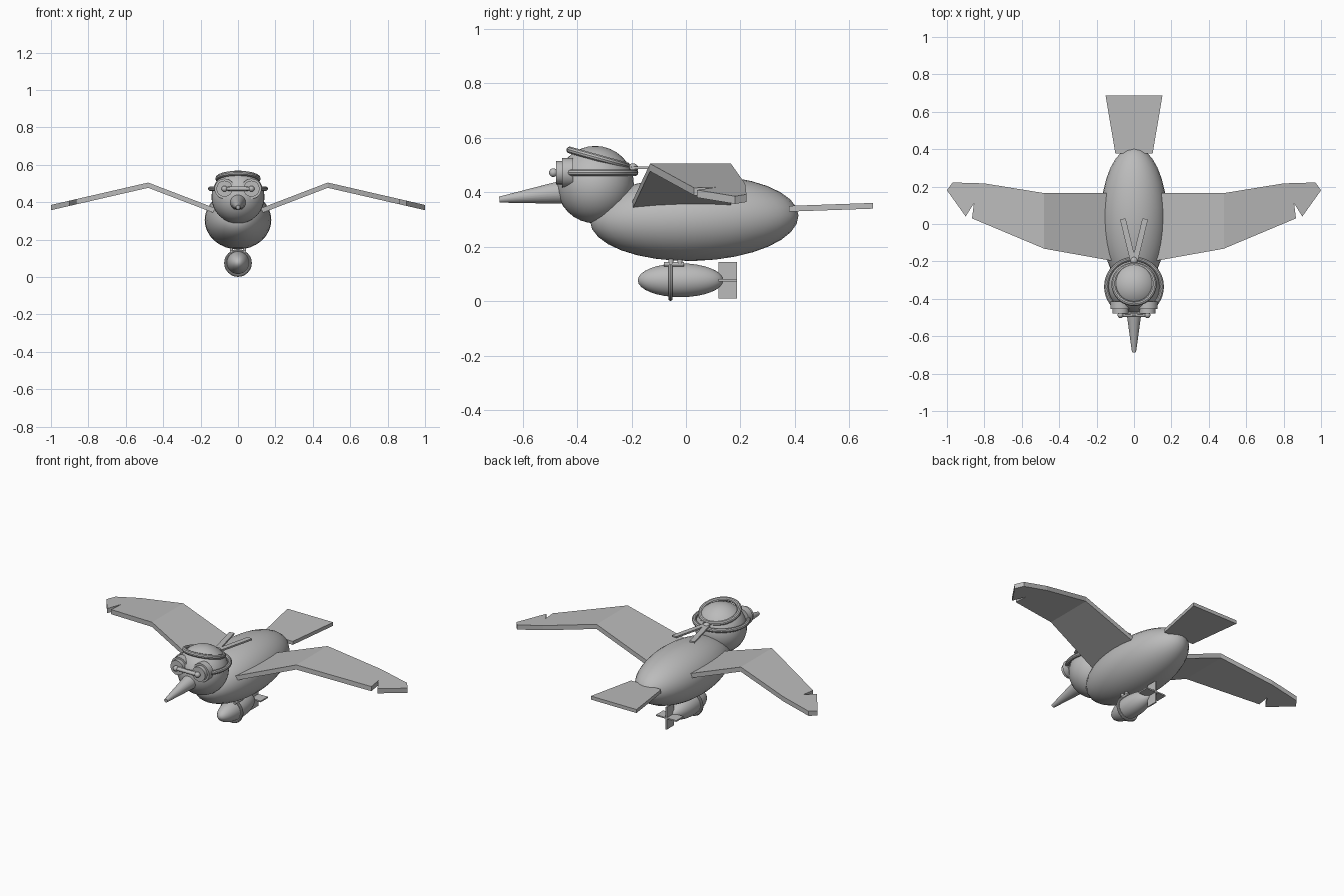
import bpy, bmesh, math
from mathutils import Vector

cube = bpy.data.objects.get("Cube")
if cube:
    bpy.data.objects.remove(cube, do_unlink=True)

grey = bpy.data.materials.new("plain grey")
grey.use_nodes = True
GREY = (0.5, 0.5, 0.5, 1)
grey.diffuse_color = GREY
grey.node_tree.nodes["Principled BSDF"].inputs["Base Color"].default_value = GREY


def finish(name, smooth=True):
    ob = bpy.context.object
    ob.name = name
    ob.data.materials.append(grey)
    if smooth:
        bpy.ops.object.shade_smooth_by_angle(angle=math.radians(35))
    return ob


def ellipsoid(name, loc, radii, tilt=0, seg=32):
    bpy.ops.mesh.primitive_uv_sphere_add(segments=seg, ring_count=seg // 2, location=loc,
                                         rotation=(math.radians(tilt), 0, 0))
    bpy.context.object.scale = radii
    return finish(name)


def rod(name, a, b, r1, r2=None, seg=24):
    a, b = Vector(a), Vector(b)
    bpy.ops.mesh.primitive_cone_add(vertices=seg, radius1=r1, radius2=r1 if r2 is None else r2,
                                    depth=(b - a).length, location=(a + b) / 2)
    ob = bpy.context.object
    ob.rotation_euler = (b - a).to_track_quat('Z', 'Y').to_euler()
    return finish(name)


def ring(name, loc, major, minor, tilt=0):
    bpy.ops.mesh.primitive_torus_add(location=loc, rotation=(math.radians(tilt), 0, 0),
                                     major_radius=major, minor_radius=minor,
                                     major_segments=40, minor_segments=10)
    return finish(name)


def slab(name, outlines, height, thick):
    """Flat panels sharing edges, lifted to height(x, y) and thickened downward."""
    bm = bmesh.new()
    for pts in outlines:
        bm.faces.new([bm.verts.new((x, y, height(x, y))) for x, y in pts])
    bmesh.ops.remove_doubles(bm, verts=bm.verts, dist=0.0005)
    new = bmesh.ops.extrude_face_region(bm, geom=bm.faces[:], use_keep_orig=True)["geom"]
    for v in new:
        if isinstance(v, bmesh.types.BMVert):
            v.co.z -= thick
    bmesh.ops.recalc_face_normals(bm, faces=bm.faces)
    mesh = bpy.data.meshes.new(name)
    bm.to_mesh(mesh)
    bm.free()
    ob = bpy.data.objects.new(name, mesh)
    bpy.context.collection.objects.link(ob)
    mesh.materials.append(grey)
    return ob


def box(name, loc, size):
    bpy.ops.mesh.primitive_cube_add(size=1, location=loc)
    bpy.context.object.scale = size
    return finish(name, smooth=False)


# Body, head and beak
ellipsoid("body", (0, 0.03, 0.305), (0.178, 0.383, 0.157), tilt=1.5)
ellipsoid("head", (0, -0.333, 0.428), (0.142, 0.142, 0.142))
rod("beak", (0, -0.43, 0.403), (0, -0.685, 0.373), 0.046, 0.011)

# Cap rim, goggle strap and bridge
ring("cap_rim", (0, -0.322, 0.526), 0.108, 0.013, tilt=-15.5)
ring("goggle_strap", (0, -0.335, 0.472), 0.148, 0.012)
rod("goggle_bridge", (-0.07, -0.487, 0.472), (0.07, -0.487, 0.472), 0.01)

# Tail
slab("tail", [[(-0.1, 0.378), (0.1, 0.378), (0.152, 0.687), (-0.152, 0.687)]],
     lambda x, y: 0.35 + (y - 0.378) * 0.035, 0.021)


# Wings, rising to a kink and then drooping
def wing_height(x, y):
    x = abs(x)
    return 0.505 - (0.383 * (0.48 - x) if x < 0.48 else 0.23 * (x - 0.48))


inner = [(0.1, -0.2), (0.48, -0.132), (0.48, 0.165), (0.1, 0.165)]
outer = [(0.48, -0.132), (0.866, 0.03), (0.856, 0.11), (0.8, 0.217), (0.48, 0.165)]
tip = [(0.856, 0.11), (0.9, 0.04), (1, 0.18), (0.97, 0.222), (0.8, 0.217)]

for side, s in (("left", 1), ("right", -1)):
    panels = [[(s * x, y) for x, y in p][::s] for p in (inner, outer, tip)]
    slab(side + "_wing", panels, wing_height, 0.028)

    # Goggle cups
    x = s * 0.072
    rod(side + "_goggle_rim", (x, -0.415, 0.472), (x, -0.455, 0.472), 0.054)
    rod(side + "_goggle_lens", (x, -0.45, 0.472), (x, -0.478, 0.472), 0.043)
    ellipsoid(side + "_goggle_knob", (x, -0.487, 0.472), (0.016,) * 3, seg=16)

    # Scarf tails trailing back from the knot
    slab(side + "_scarf_tail",
         [[(0, -0.21), (s * 0.02, -0.2), (s * 0.075, 0.025), (s * 0.045, 0.03), (0, -0.155)][::s]],
         lambda x, y: 0.495, 0.01)

    # Feet holding the bomb
    x = s * 0.035
    rod(side + "_foot", (x, -0.08, 0.136), (x, -0.008, 0.136), 0.008, seg=12)
    for y in (-0.055, -0.022):
        rod(side + "_leg", (x, y, 0.135), (x, y, 0.17), 0.009, seg=12)

ellipsoid("scarf_knot", (0, -0.195, 0.488), (0.02, 0.02, 0.018), seg=16)

# Bomb with band and cross fins
ellipsoid("bomb", (0, -0.02, 0.077), (0.062, 0.157, 0.062))
ring("bomb_band", (0, -0.057, 0.075), 0.066, 0.008, tilt=90)
box("upright_fin", (0, 0.154, 0.077), (0.008, 0.068, 0.134))
box("level_fin", (0, 0.154, 0.077), (0.134, 0.068, 0.008))
